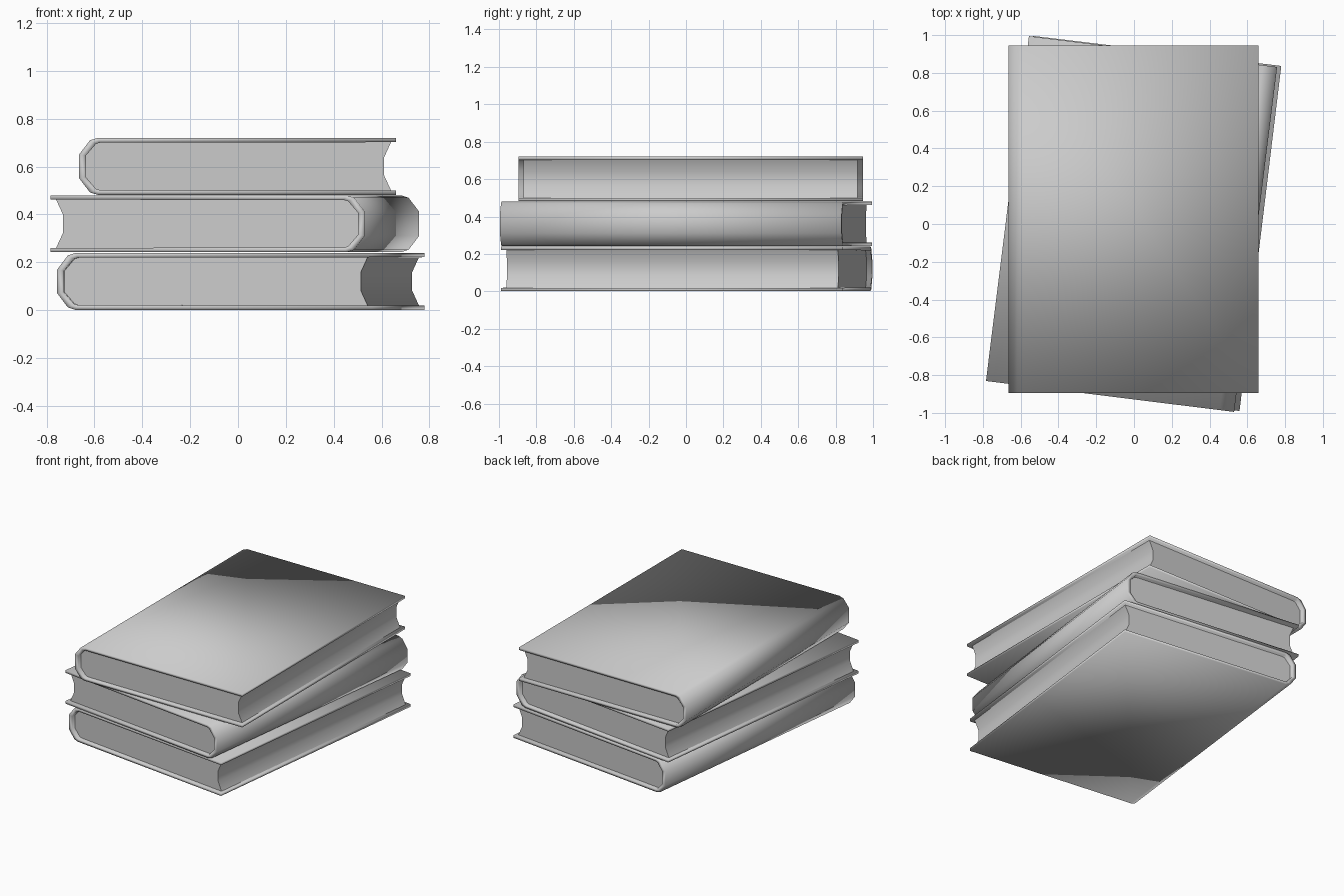
import bpy
import bmesh
from math import radians

cube = bpy.data.objects.get("Cube")
if cube:
    bpy.data.objects.remove(cube)

GREY = (0.6, 0.6, 0.6, 1)
grey = bpy.data.materials.new("plain grey")
grey.use_nodes = True
grey.diffuse_color = GREY
grey.node_tree.nodes["Principled BSDF"].inputs["Base Color"].default_value = GREY

HALF_LENGTH = 0.92
PAGE_INSET = 0.027

# Upper half of each cross-section (x, z), mirrored below; the spine is at -x
COVER_OUTER = [(0.662, 0.119), (-0.585, 0.119), (-0.617, 0.109), (-0.662, 0.05)]
COVER_INNER = [(0.662, 0.101), (-0.575, 0.099), (-0.592, 0.094), (-0.634, 0.045)]
PAGES = [(0.642, 0.101), (-0.575, 0.1), (-0.592, 0.095), (-0.635, 0.046)]
FORE_EDGE = (0.613, 0.038)


def mirrored(points):
    return points + [(x, -z) for x, z in reversed(points)]


def make_object(name, bm, place):
    bmesh.ops.recalc_face_normals(bm, faces=bm.faces)
    mesh = bpy.data.meshes.new(name)
    bm.to_mesh(mesh)
    bm.free()
    mesh.materials.append(grey)
    obj = bpy.data.objects.new(name, mesh)
    bpy.context.collection.objects.link(obj)
    obj.location, obj.rotation_euler.z = place
    return obj


def extrude_section(bm, faces):
    """Push a flat cross-section through the length of the book."""
    out = bmesh.ops.extrude_face_region(bm, geom=faces, use_keep_orig=True)
    moved = [v for v in out["geom"] if isinstance(v, bmesh.types.BMVert)]
    return moved


def make_cover(name, place):
    bm = bmesh.new()
    outer, inner = ([bm.verts.new((x, -HALF_LENGTH, z)) for x, z in mirrored(line)]
                    for line in (COVER_OUTER, COVER_INNER))
    faces = [bm.faces.new((outer[i], outer[i + 1], inner[i + 1], inner[i]))
             for i in range(len(outer) - 1)]
    bmesh.ops.translate(bm, verts=extrude_section(bm, faces),
                        vec=(0, 2 * HALF_LENGTH, 0))
    obj = make_object(name, bm, place)
    for poly in obj.data.polygons:
        poly.use_smooth = True


def make_pages(name, place):
    half = HALF_LENGTH - PAGE_INSET
    x, z = FORE_EDGE
    outline = mirrored(PAGES) + [(x, -z), (x, z)]
    bm = bmesh.new()
    face = bm.faces.new([bm.verts.new((px, -half, pz)) for px, pz in outline])
    bmesh.ops.translate(bm, verts=extrude_section(bm, [face]), vec=(0, 2 * half, 0))
    obj = make_object(name, bm, place)
    bpy.ops.object.select_all(action="DESELECT")
    obj.select_set(True)
    bpy.context.view_layer.objects.active = obj
    bpy.ops.object.shade_smooth_by_angle(angle=radians(35))


# Stack of three books: name, centre, turn about z
BOOKS = [
    ("bottom_book", (0.012, 0.003, 0.12), -6.9),
    ("middle_book", (-0.013, 0.0, 0.361), 180 - 7.1),
    ("top_book", (-0.002, 0.025, 0.601), 0),
]
for name, centre, turn in BOOKS:
    place = (centre, radians(turn))
    make_cover(name + "_cover", place)
    make_pages(name + "_pages", place)
